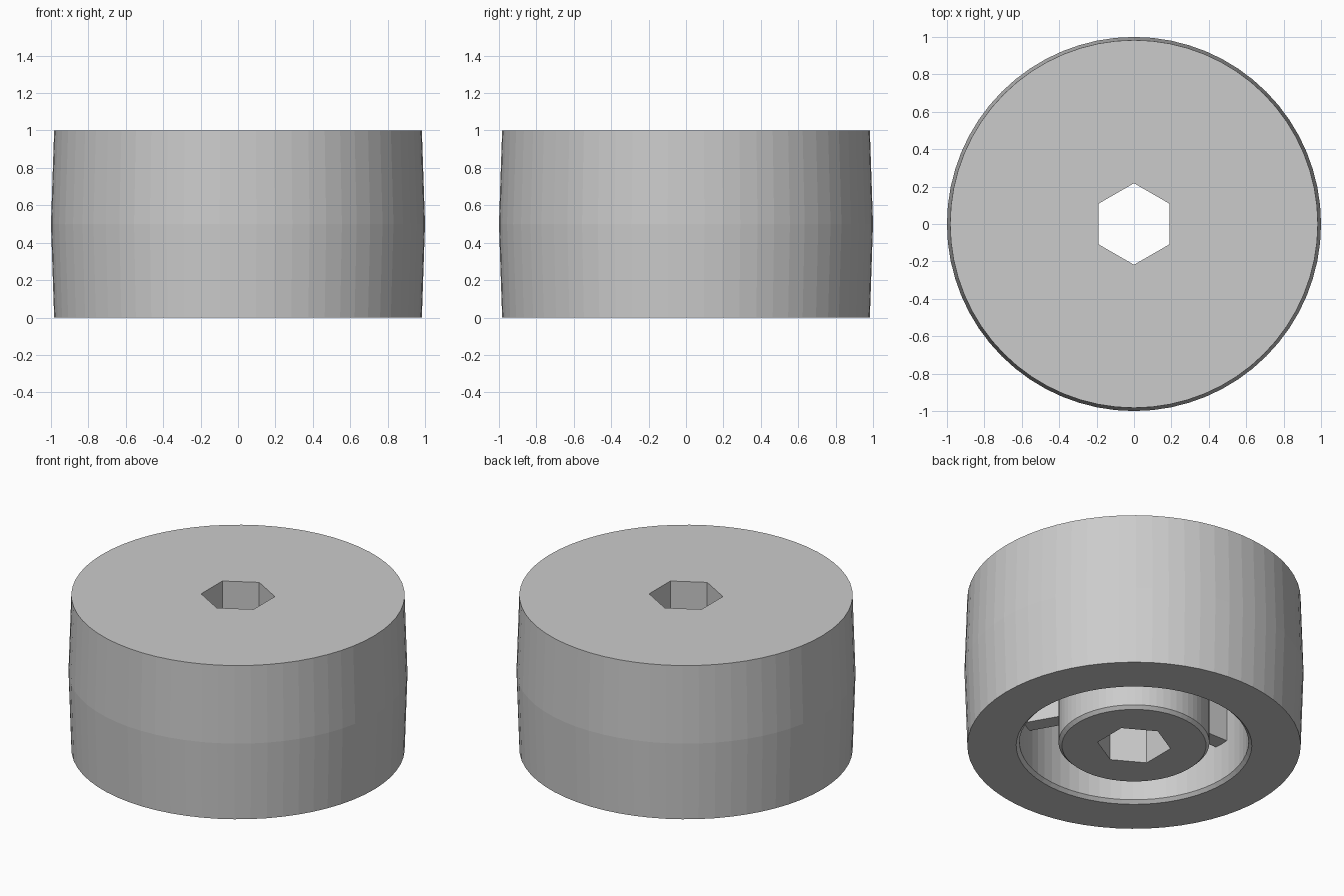
import bpy, bmesh, math
from mathutils import Matrix, Vector

if "Cube" in bpy.data.objects:
    bpy.data.objects.remove(bpy.data.objects["Cube"])

SEGS = 64
FLOOR = 0.85      # underside of the top web
RIB_Z = 0.26      # lower edge of the ribs


def finish(bm, name):
    bmesh.ops.remove_doubles(bm, verts=bm.verts, dist=1e-5)
    bmesh.ops.dissolve_degenerate(bm, edges=bm.edges, dist=1e-5)
    bmesh.ops.recalc_face_normals(bm, faces=bm.faces)
    mesh = bpy.data.meshes.new(name)
    bm.to_mesh(mesh)
    bm.free()
    obj = bpy.data.objects.new(name, mesh)
    bpy.context.collection.objects.link(obj)
    return obj


def lathe(name, profile, closed):
    """Revolve an (r, z) profile around the z axis."""
    bm = bmesh.new()
    vs = [bm.verts.new((r, 0, z)) for r, z in profile]
    pairs = list(zip(vs, vs[1:])) + ([(vs[-1], vs[0])] if closed else [])
    es = [bm.edges.new(p) for p in pairs]
    bmesh.ops.spin(bm, geom=vs + es, cent=(0, 0, 0), axis=(0, 0, 1),
                   angle=math.tau, steps=SEGS, use_merge=True)
    return finish(bm, name)


def boolean(target, tool, operation):
    mod = target.modifiers.new(operation.lower(), 'BOOLEAN')
    mod.object, mod.operation, mod.solver = tool, operation, 'EXACT'
    bpy.context.view_layer.objects.active = target
    bpy.ops.object.modifier_apply(modifier=mod.name)
    bpy.data.objects.remove(tool)


# Crowned tread sleeve
lathe("tread", [(0.80, 0), (0.983, 0), (1.0, 0.5), (0.983, 1), (0.80, 1)], True)

# Core: hub, top web and rim around an annular pocket open at the bottom
core = lathe("core", [(0, 0), (0.425, 0), (0.445, 0.02), (0.445, FLOOR),
                      (0.675, FLOOR), (0.675, 0.02), (0.695, 0),
                      (0.80, 0), (0.80, 1), (0, 1)], False)

# Three ribs linking hub and rim
for i in range(3):
    bm = bmesh.new()
    height = FLOOR + 0.05 - RIB_Z
    m = (Matrix.Rotation(math.radians(60 + 120 * i), 4, 'Z')
         @ Matrix.Translation((0.56, 0, RIB_Z + height / 2))
         @ Matrix.Diagonal((0.30, 0.10, height, 1)))
    bmesh.ops.create_cube(bm, size=1, matrix=m)
    boolean(core, finish(bm, "rib"), 'UNION')

# Hexagonal bore with corners on the y axis
bm = bmesh.new()
bmesh.ops.create_cone(bm, cap_ends=True, segments=6, radius1=0.218, radius2=0.218,
                      depth=2, matrix=Matrix.Translation((0, 0, 0.5)))
corner = max(bm.verts, key=lambda v: v.co.y).co
if abs(corner.x) > 0.01:
    bmesh.ops.rotate(bm, verts=bm.verts, cent=(0, 0, 0),
                     matrix=Matrix.Rotation(math.radians(30), 3, 'Z'))
boolean(core, finish(bm, "bore_cutter"), 'DIFFERENCE')
